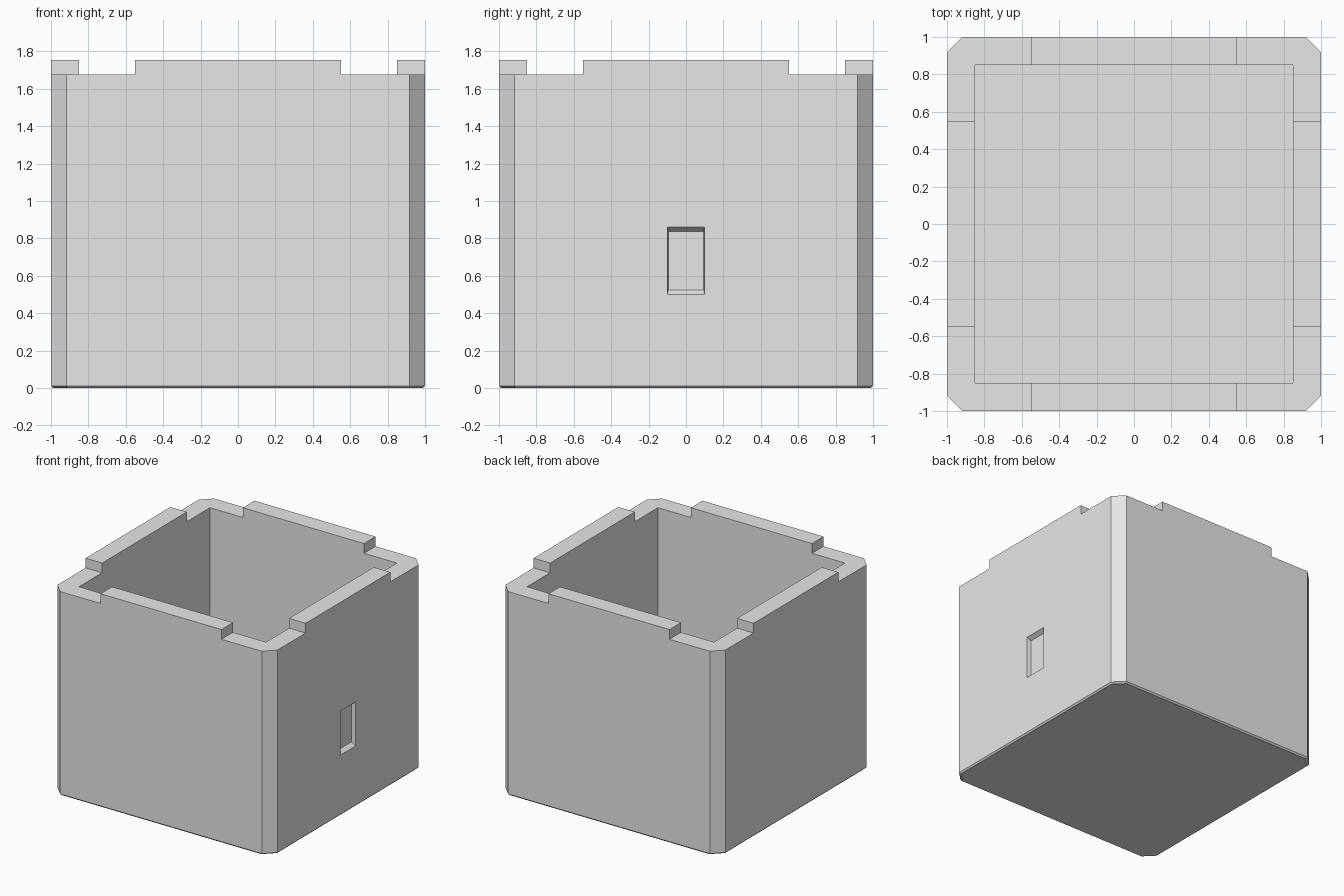
import bpy
import bmesh

cube = bpy.data.objects.get("Cube")
if cube:
    bpy.data.objects.remove(cube, do_unlink=True)

HALF, CORNER = 1.0, 0.083      # outer half width, corner chamfer
INNER, FLOOR = 0.85, 0.15      # cavity half width, floor thickness
RIM, TOP, TAB = 1.675, 1.755, 0.55
FOOT = 0.012                   # small chamfer around the base

grey = bpy.data.materials.new("light_grey")
grey.use_nodes = True
grey.diffuse_color = (0.8, 0.8, 0.8, 1)
grey.node_tree.nodes["Principled BSDF"].inputs["Base Color"].default_value = (0.8, 0.8, 0.8, 1)


def loft(name, rings):
    """Closed solid skinned through rings of equal point count."""
    bm = bmesh.new()
    loops = [[bm.verts.new(p) for p in ring] for ring in rings]
    count = len(loops[0])
    for low, high in zip(loops, loops[1:]):
        for i in range(count):
            j = (i + 1) % count
            bm.faces.new((low[i], low[j], high[j], high[i]))
    bm.faces.new(loops[0][::-1])
    bm.faces.new(loops[-1])
    bmesh.ops.recalc_face_normals(bm, faces=bm.faces[:])
    mesh = bpy.data.meshes.new(name)
    bm.to_mesh(mesh)
    bm.free()
    mesh.materials.append(grey)
    obj = bpy.data.objects.new(name, mesh)
    bpy.context.collection.objects.link(obj)
    return obj


def octagon(half, z):
    c = half - CORNER
    return [(half, -c, z), (half, c, z), (c, half, z), (-c, half, z),
            (-half, c, z), (-half, -c, z), (-c, -half, z), (c, -half, z)]


def rectangle(x0, x1, y0, y1, z):
    return [(x0, y0, z), (x1, y0, z), (x1, y1, z), (x0, y1, z)]


def box(name, x0, x1, y0, y1, z0, z1):
    return loft(name, [rectangle(x0, x1, y0, y1, z) for z in (z0, z1)])


def window_ring(x, half_y, z0, z1):
    return [(x, -half_y, z0), (x, half_y, z0), (x, half_y, z1), (x, -half_y, z1)]


# Chamfered outer block
body = loft("box_body", [octagon(HALF - FOOT, 0), octagon(HALF, FOOT), octagon(HALF, TOP)])

# Open cavity
cutters = [box("cavity_cutter", -INNER, INNER, -INNER, INNER, FLOOR, 2)]

# Lowered rim at the corners, leaving a raised tab on each wall
for sx in (-1, 1):
    for sy in (-1, 1):
        x0, x1 = sorted((sx * TAB, sx * 1.2))
        y0, y1 = sorted((sy * TAB, sy * 1.2))
        cutters.append(box("corner_cutter", x0, x1, y0, y1, RIM, 2.1))

# Shallow tapered recess in the +x wall
cutters.append(loft("recess_cutter", [window_ring(0.965, 0.094, 0.525, 0.838),
                                      window_ring(1.035, 0.106, 0.475, 0.882)]))

# Cut, apply and discard the helpers
bpy.context.view_layer.objects.active = body
for cutter in cutters:
    cutter.hide_render = True
    mod = body.modifiers.new("cut", 'BOOLEAN')
    mod.operation = 'DIFFERENCE'
    mod.solver = 'EXACT'
    mod.object = cutter
    bpy.ops.object.modifier_apply(modifier=mod.name)
    bpy.data.objects.remove(cutter, do_unlink=True)
